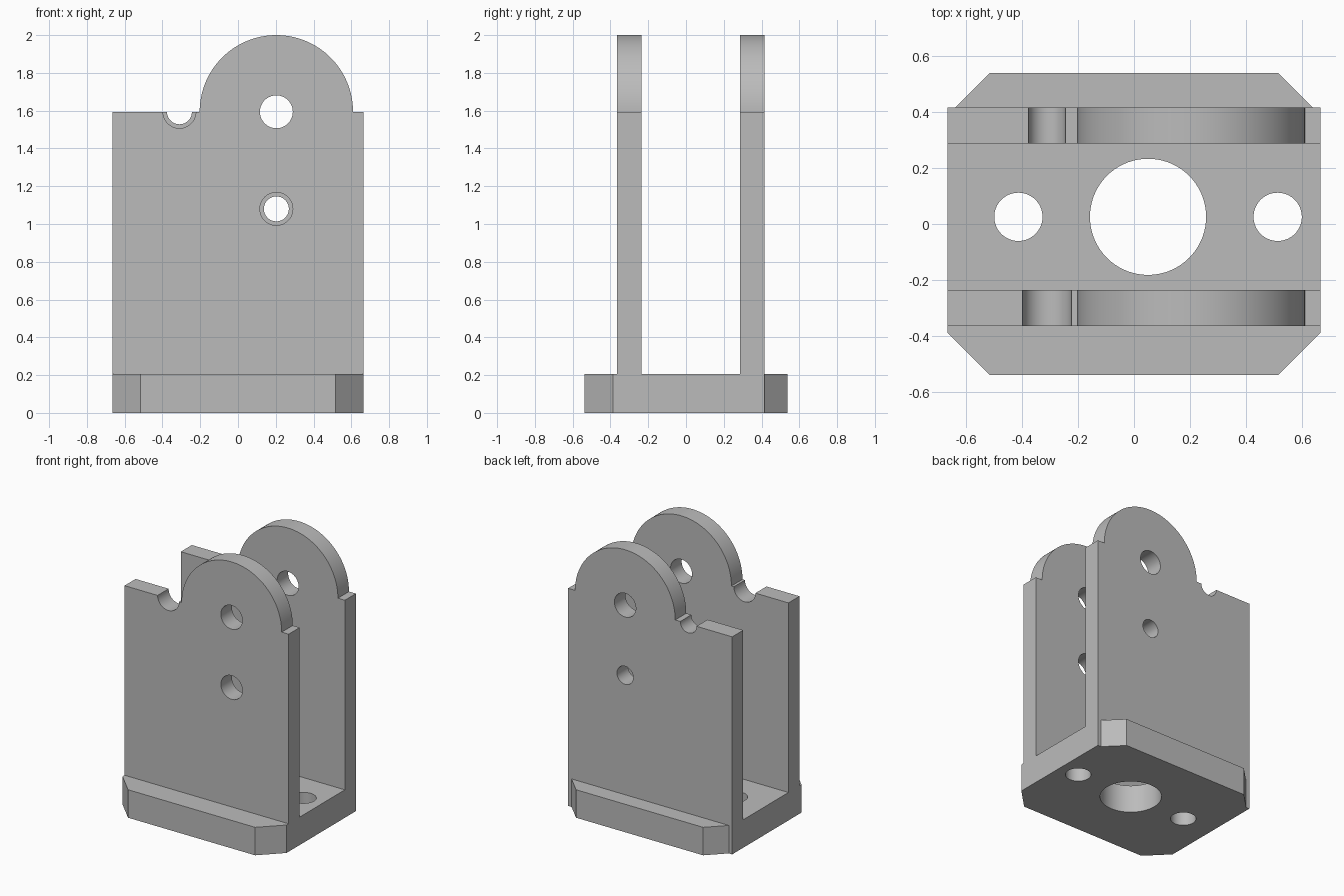
import bpy
import bmesh
from math import cos, sin, pi

cube = bpy.data.objects.get("Cube")
if cube:
    bpy.data.objects.remove(cube, do_unlink=True)

grey = bpy.data.materials.new("plain_grey")
grey.use_nodes = True
grey.diffuse_color = (0.5, 0.5, 0.5, 1)
grey.node_tree.nodes["Principled BSDF"].inputs["Base Color"].default_value = (0.5, 0.5, 0.5, 1)


def arc(cx, cy, r, start, end, n):
    """Points along an arc, both ends included."""
    return [(cx + r * cos(start + (end - start) * i / n),
             cy + r * sin(start + (end - start) * i / n)) for i in range(n + 1)]


def circle(cx, cy, r):
    return arc(cx, cy, r, 0, 2 * pi, 72)[:-1]


def slab(name, loops, thickness, location, rotation=(0, 0, 0)):
    """Extrude an outline with holes, centred on its own plane."""
    curve = bpy.data.curves.new(name, 'CURVE')
    curve.dimensions = '2D'
    curve.fill_mode = 'BOTH'
    curve.extrude = thickness / 2
    for loop in loops:
        spline = curve.splines.new('POLY')
        spline.points.add(len(loop) - 1)
        for point, (x, y) in zip(spline.points, loop):
            point.co = (x, y, 0, 1)
        spline.use_cyclic_u = True
    obj = bpy.data.objects.new(name, curve)
    bpy.context.collection.objects.link(obj)
    obj.location = location
    obj.rotation_euler = rotation
    bpy.ops.object.select_all(action='DESELECT')
    obj.select_set(True)
    bpy.context.view_layer.objects.active = obj
    bpy.ops.object.convert(target='MESH')
    obj = bpy.context.object
    bm = bmesh.new()
    bm.from_mesh(obj.data)
    bmesh.ops.remove_doubles(bm, verts=bm.verts, dist=0.0001)
    bmesh.ops.recalc_face_normals(bm, faces=bm.faces)
    bm.to_mesh(obj.data)
    bm.free()
    obj.data.materials.clear()
    obj.data.materials.append(grey)
    bpy.ops.object.shade_smooth_by_angle(angle=pi / 6)
    return obj


HALF_W, HALF_D = 0.665, 0.5375
BASE_H, SHOULDER = 0.205, 1.594
CHAMFER, WALL = 0.15, 0.128
FRONT_Y, BACK_Y = -0.30, 0.351
MID_Y = (FRONT_Y + BACK_Y) / 2
back_face = BACK_Y + WALL / 2
step_x = HALF_W - (back_face - (HALF_D - CHAMFER))

# Base with chamfered corners, stepped where the back wall passes through
half = [(HALF_W - CHAMFER, -HALF_D), (HALF_W, CHAMFER - HALF_D), (HALF_W, back_face),
        (step_x, back_face), (HALF_W - CHAMFER, HALF_D)]
outline = half + [(-x, y) for x, y in reversed(half)]
base_holes = [circle(0.05, MID_Y, 0.207)] + [circle(x, MID_Y, 0.086) for x in (-0.412, 0.512)]
slab("base", [outline] + base_holes, BASE_H, (0, 0, BASE_H / 2))

# Upright walls with a round ear, a pivot hole, a pin hole and a half-round notch
EAR_X, EAR_R, NOTCH_X = 0.203, 2 - SHOULDER, -0.31
for name, y, small_r in (("front_wall", FRONT_Y, 0.087), ("back_wall", BACK_Y, 0.066)):
    profile = [(-HALF_W, BASE_H), (HALF_W, BASE_H), (HALF_W, SHOULDER)]
    profile += arc(EAR_X, SHOULDER, EAR_R, 0, pi, 64)
    profile += arc(NOTCH_X, SHOULDER, small_r, 0, -pi, 32)
    profile += [(-HALF_W, SHOULDER)]
    holes = [circle(EAR_X, SHOULDER, 0.087), circle(EAR_X, 1.08, small_r)]
    slab(name, [profile] + holes, WALL, (0, y, 0), (pi / 2, 0, 0))
